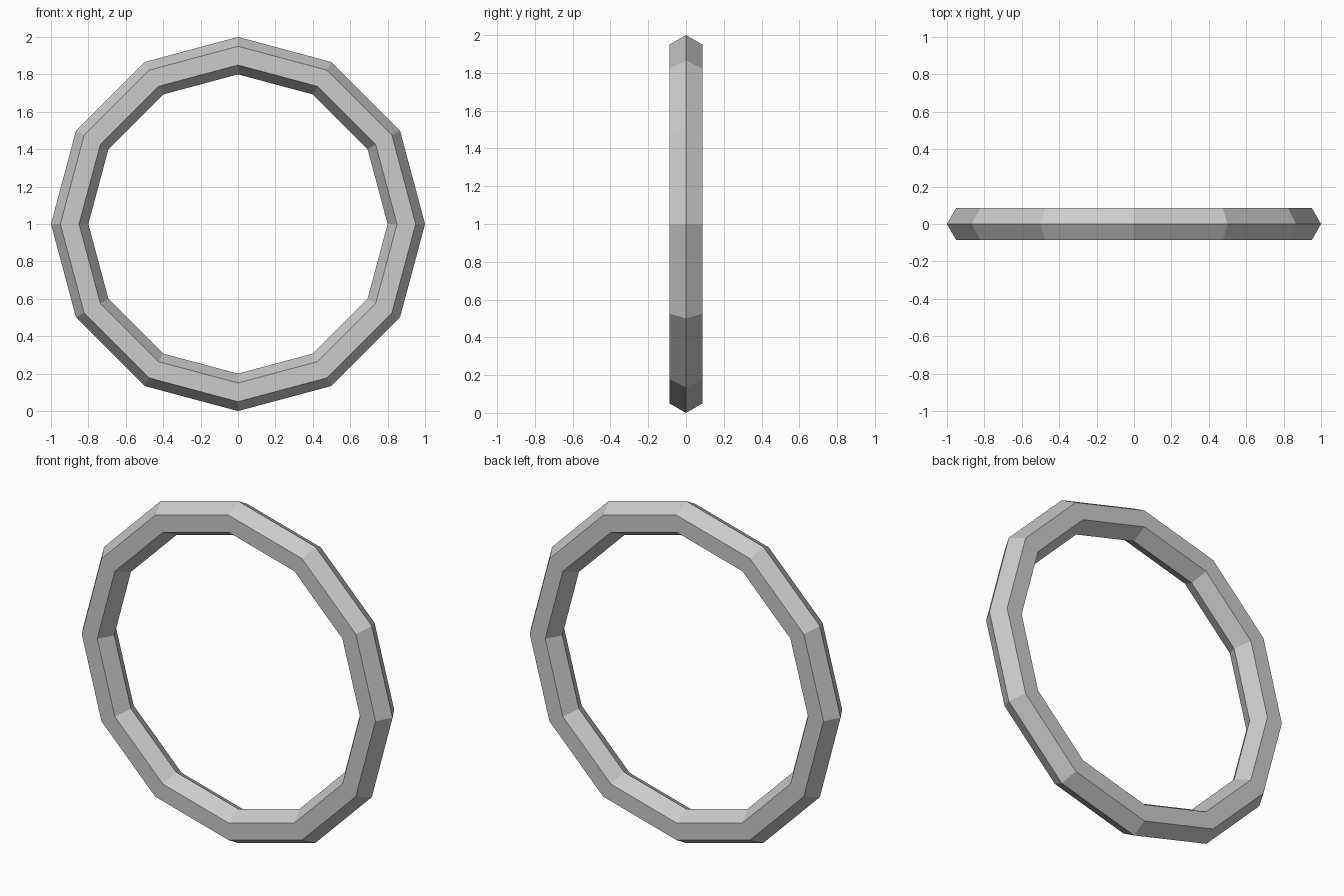
import bpy
from math import radians

if "Cube" in bpy.data.objects:
    bpy.data.objects.remove(bpy.data.objects["Cube"])

# Low-poly ring: 12 segments around, hexagonal cross-section, standing upright
bpy.ops.mesh.primitive_torus_add(
    major_segments=12, minor_segments=6,
    major_radius=0.9, minor_radius=0.1,
    location=(0, 0, 1), rotation=(radians(90), 0, 0))
ring = bpy.context.object
ring.name = "ring"
bpy.ops.object.transform_apply(location=True, rotation=True, scale=True)
bpy.ops.object.shade_flat()
